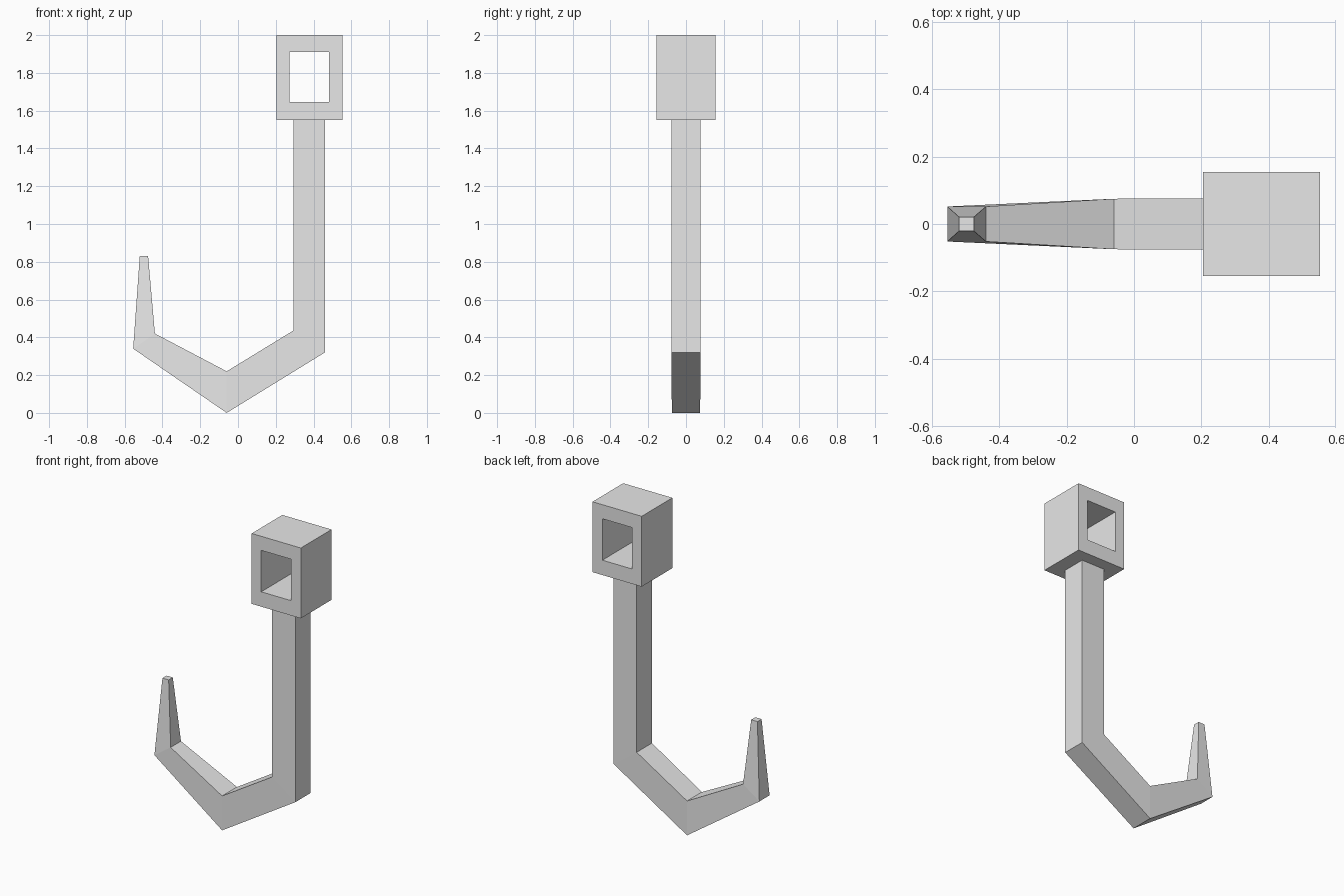
import bpy
import bmesh

cube = bpy.data.objects.get("Cube")
if cube:
    bpy.data.objects.remove(cube, do_unlink=True)

# Single plain grey
grey = bpy.data.materials.new("plain_grey")
grey.use_nodes = True
colour = (0.8, 0.8, 0.8, 1)
grey.diffuse_color = colour
grey.node_tree.nodes["Principled BSDF"].inputs["Base Color"].default_value = colour


def loft(name, rings, closed=False):
    """Join four-cornered rings with flat quads, capped unless closed."""
    bm = bmesh.new()
    loops = [[bm.verts.new(p) for p in ring] for ring in rings]
    pairs = list(zip(loops, loops[1:]))
    if closed:
        pairs.append((loops[-1], loops[0]))
    else:
        bm.faces.new(loops[0])
        bm.faces.new(loops[-1])
    for a, b in pairs:
        for i in range(4):
            j = (i + 1) % 4
            bm.faces.new((a[i], a[j], b[j], b[i]))
    bmesh.ops.recalc_face_normals(bm, faces=bm.faces)
    mesh = bpy.data.meshes.new(name)
    bm.to_mesh(mesh)
    bm.free()
    mesh.materials.append(grey)
    obj = bpy.data.objects.new(name, mesh)
    bpy.context.collection.objects.link(obj)
    return obj


def section(outer, inner, half):
    """Cross-section between an outer and inner (x, z) point."""
    (xo, zo), (xi, zi) = outer, inner
    return [(xo, -half, zo), (xo, half, zo), (xi, half, zi), (xi, -half, zi)]


# Shank, bend and tapering point
loft("hook", [
    section((0.46, 1.55), (0.295, 1.55), 0.077),
    section((0.46, 0.32), (0.295, 0.437), 0.077),
    section((-0.06, 0.0), (-0.06, 0.22), 0.075),
    section((-0.555, 0.34), (-0.44, 0.42), 0.052),
    section((-0.52, 0.83), (-0.476, 0.83), 0.021),
])


def rectangle(x0, x1, z0, z1, y):
    return [(x0, y, z0), (x1, y, z0), (x1, y, z1), (x0, y, z1)]


# Block eye with a rectangular hole running front to back
outer = (0.205, 0.553, 1.55, 2.0)
hole = (0.273, 0.483, 1.645, 1.91)
depth = 0.155
loft("hanging_eye", [
    rectangle(*outer, -depth),
    rectangle(*outer, depth),
    rectangle(*hole, depth),
    rectangle(*hole, -depth),
], closed=True)
